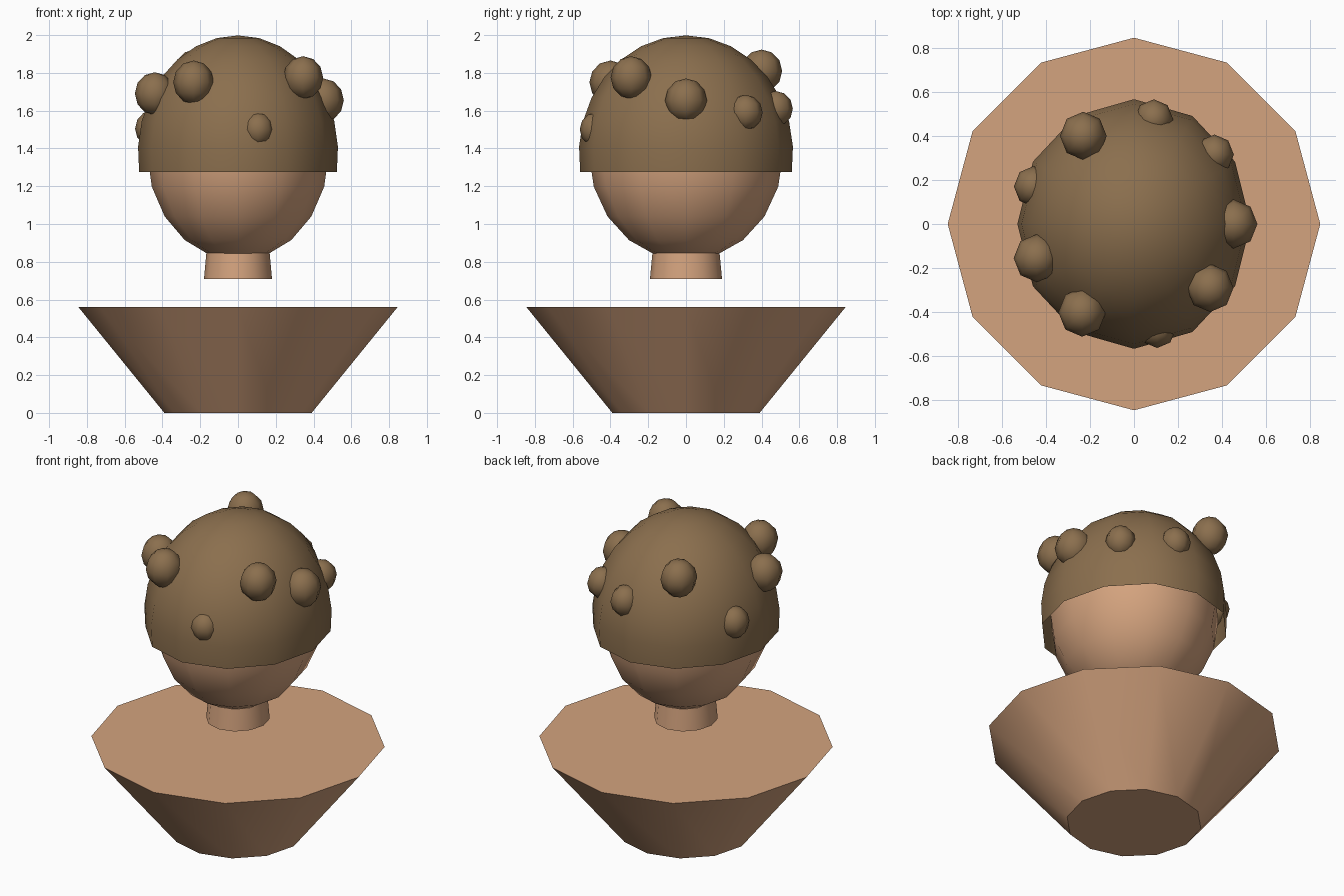
import bpy
import bmesh
import math

if "Cube" in bpy.data.objects:
    bpy.data.objects.remove(bpy.data.objects["Cube"])

SQUASH = (1.0, 1.07, 1.18)   # head proportions: width, depth, height
CENTRE_Z = 1.373             # shared centre of head and hair


def material(name, rgb):
    m = bpy.data.materials.new(name)
    m.diffuse_color = (*rgb, 1.0)
    m.use_nodes = True
    m.node_tree.nodes["Principled BSDF"].inputs["Base Color"].default_value = m.diffuse_color
    return m


skin = material("warm tan skin", (0.658, 0.366, 0.209))
brown = material("brown hair", (0.258, 0.159, 0.076))


def lathe(name, profile, mat, segs=12, scale=(1, 1, 1), loc=(0, 0, 0),
          cap=False, angle=50):
    """Revolve (radius, z) points, listed top to bottom, around z."""
    bm = bmesh.new()
    rings = []
    for r, z in profile:
        if r < 1e-5:
            rings.append([bm.verts.new((0, 0, z))])
        else:
            rings.append([bm.verts.new((r * math.cos(i * math.tau / segs),
                                        r * math.sin(i * math.tau / segs), z))
                          for i in range(segs)])
    for a, b in zip(rings, rings[1:]):
        for i in range(segs):
            j = (i + 1) % segs
            quad = [a[i % len(a)], b[i % len(b)], b[j % len(b)], a[j % len(a)]]
            bm.faces.new(list(dict.fromkeys(quad)))
    if cap:
        bm.faces.new(rings[0])
        bm.faces.new(rings[-1][::-1])
    mesh = bpy.data.meshes.new(name)
    bm.to_mesh(mesh)
    bm.free()
    mesh.materials.append(mat)
    ob = bpy.data.objects.new(name, mesh)
    ob.scale, ob.location = scale, loc
    bpy.context.collection.objects.link(ob)
    bpy.ops.object.select_all(action='DESELECT')
    ob.select_set(True)
    bpy.context.view_layer.objects.active = ob
    bpy.ops.object.shade_smooth_by_angle(angle=math.radians(angle))
    return ob


def arc(radius, rings, end=math.pi):
    """Sphere profile from the top pole down to the given polar angle."""
    return [(radius * math.sin(end * k / rings), radius * math.cos(end * k / rings))
            for k in range(rings + 1)]


# Shoulders: inverted twelve-sided cone
lathe("shoulders", [(0.845, 0.56), (0.39, 0.0)], skin, cap=True, angle=40)

# Neck: short tapered column reaching into the head
lathe("neck", [(0.16, 0.93), (0.18, 0.71)], skin, scale=(1, 1.06, 1), cap=True)

# Head and the open hair shell around it
lathe("head", arc(0.48, 10), skin, scale=SQUASH, loc=(0, 0, CENTRE_Z))
lathe("hair_cap", arc(0.53, 8, math.pi * 0.55), brown, scale=SQUASH,
      loc=(0, 0, CENTRE_Z))

# Hair curls: x, y, z, radius
curls = [
    (-0.235, -0.40, 1.75, 0.108),
    (0.345, -0.29, 1.775, 0.106),
    (0.452, 0.0, 1.655, 0.108),
    (0.365, 0.315, 1.59, 0.088),
    (0.09, 0.475, 1.61, 0.088),
    (-0.23, 0.40, 1.81, 0.106),
    (-0.455, 0.17, 1.505, 0.09),
    (-0.44, -0.155, 1.69, 0.106),
    (0.105, -0.475, 1.50, 0.085),
]
for n, (x, y, z, r) in enumerate(curls, 1):
    lathe(f"hair_curl_{n}", arc(r, 6), brown, segs=8, scale=(1, 1.03, 1.07),
          loc=(x, y, z), angle=80)
